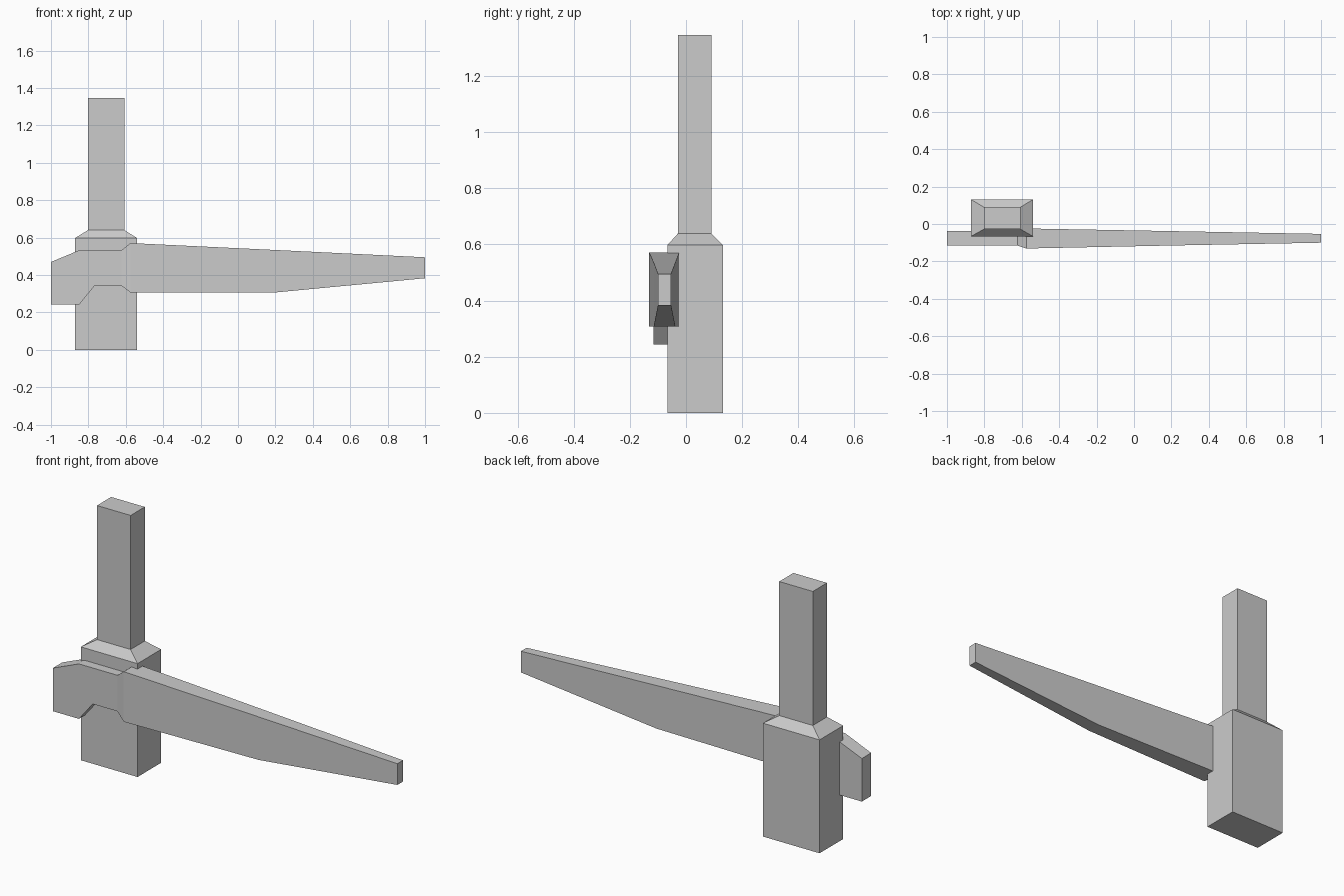
import bpy, bmesh

if "Cube" in bpy.data.objects:
    bpy.data.objects.remove(bpy.data.objects["Cube"])


def loft(name, rings):
    """Solid skinned through a series of four-point rings, capped at both ends."""
    bm = bmesh.new()
    loops = [[bm.verts.new(p) for p in ring] for ring in rings]
    for a, b in zip(loops, loops[1:]):
        for i in range(4):
            j = (i + 1) % 4
            bm.faces.new((a[i], a[j], b[j], b[i]))
    bm.faces.new(loops[0])
    bm.faces.new(loops[-1])
    bmesh.ops.recalc_face_normals(bm, faces=bm.faces)
    mesh = bpy.data.meshes.new(name)
    bm.to_mesh(mesh)
    bm.free()
    obj = bpy.data.objects.new(name, mesh)
    bpy.context.collection.objects.link(obj)
    return obj


def level(z, x0, x1, y0, y1):
    return [(x0, y0, z), (x1, y0, z), (x1, y1, z), (x0, y1, z)]


def station(x, y0, y1, z0, z1):
    return [(x, y0, z0), (x, y1, z0), (x, y1, z1), (x, y0, z1)]


# Upright: wide base, sloped shoulder, slim post
base = (-0.871, -0.54, -0.066, 0.131)
post = (-0.803, -0.607, -0.028, 0.09)
loft("upright_post", [
    level(0.0, *base), level(0.598, *base),
    level(0.64, *post), level(1.347, *post),
])

# Arm: stepped tail, flared collar, long tapering blade
tail = (-0.115, -0.037)
loft("tapered_arm", [
    station(-1.0, *tail, 0.243, 0.47),
    station(-0.848, *tail, 0.243, 0.533),
    station(-0.767, *tail, 0.343, 0.533),
    station(-0.623, *tail, 0.343, 0.533),
    station(-0.575, -0.131, -0.024, 0.307, 0.571),
    station(0.2, -0.115, -0.038, 0.307, 0.534),
    station(1.0, -0.10, -0.053, 0.383, 0.495),
])
